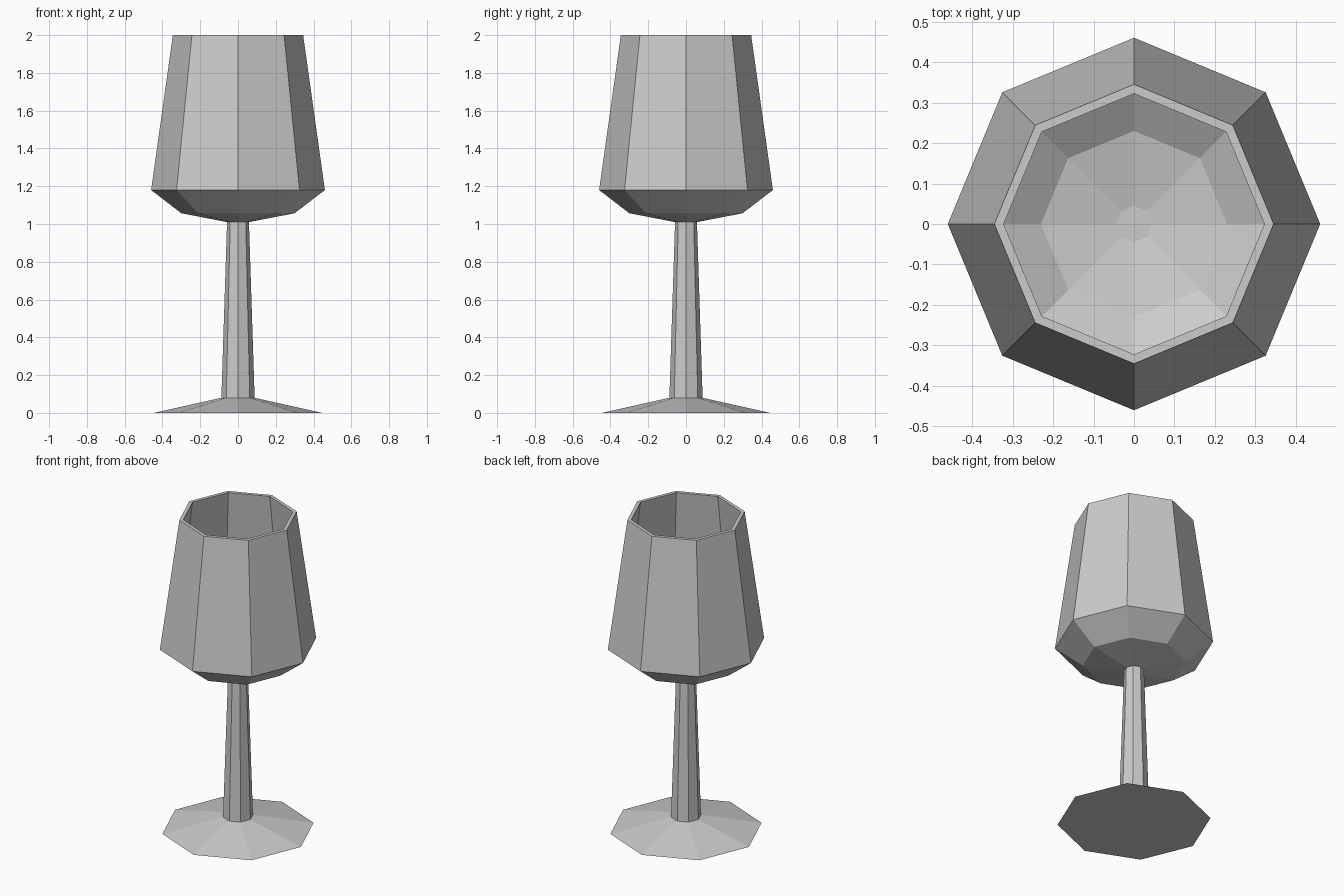
import bpy, bmesh, math

if "Cube" in bpy.data.objects:
    bpy.data.objects.remove(bpy.data.objects["Cube"])

SIDES = 8


def lathe(name, profile):
    """Revolve a (radius, z) profile into a faceted solid, capping both ends."""
    bm = bmesh.new()
    rings = []
    for r, z in profile:
        rings.append([bm.verts.new((r * math.cos(2 * math.pi * i / SIDES),
                                    r * math.sin(2 * math.pi * i / SIDES), z))
                      for i in range(SIDES)])
    for a, b in zip(rings, rings[1:]):
        for i in range(SIDES):
            j = (i + 1) % SIDES
            bm.faces.new((a[i], a[j], b[j], b[i]))
    bm.faces.new(rings[0][::-1])
    bm.faces.new(rings[-1])
    bmesh.ops.recalc_face_normals(bm, faces=bm.faces)
    mesh = bpy.data.meshes.new(name)
    bm.to_mesh(mesh)
    bm.free()
    obj = bpy.data.objects.new(name, mesh)
    bpy.context.collection.objects.link(obj)
    return obj


# Foot and tapered stem
foot_and_stem = [(0.445, 0.0), (0.088, 0.08), (0.058, 1.01)]
# Bowl outside, up to the rim
bowl_outside = [(0.30, 1.057), (0.46, 1.18), (0.345, 2.0)]
# Bowl inside, from the rim down to the small flat floor
bowl_inside = [(0.322, 2.0), (0.425, 1.20), (0.23, 1.08), (0.045, 1.045)]

lathe("goblet", foot_and_stem + bowl_outside + bowl_inside)
